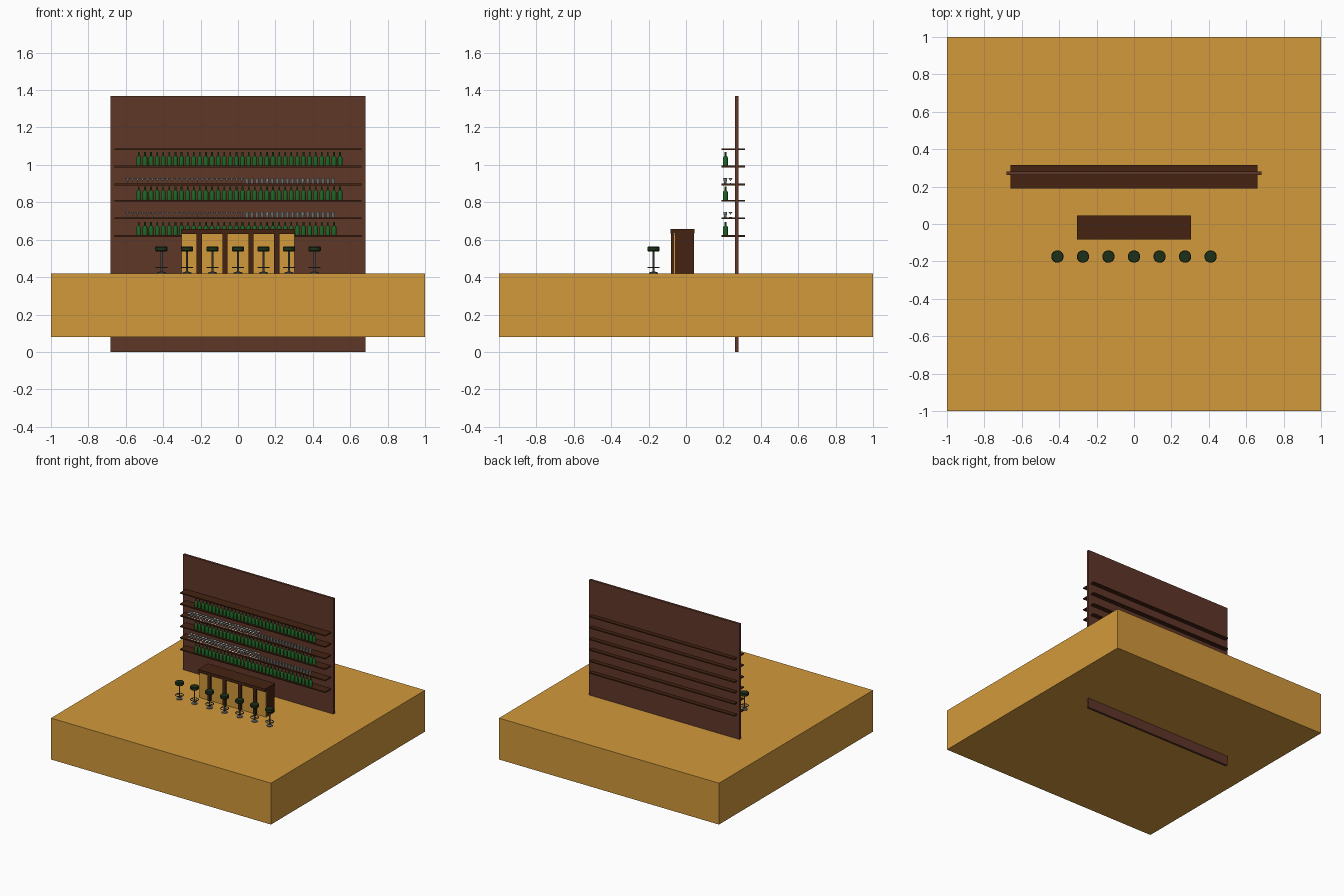
import bpy, bmesh, math

if "Cube" in bpy.data.objects:
    bpy.data.objects.remove(bpy.data.objects["Cube"])


def material(name, rgb):
    m = bpy.data.materials.new(name)
    m.diffuse_color = (*rgb, 1)
    m.use_nodes = True
    m.node_tree.nodes["Principled BSDF"].inputs["Base Color"].default_value = m.diffuse_color
    return m


OAK = material("oak", (0.65, 0.32, 0.045))
WALL = material("wall_wood", (0.115, 0.038, 0.022))
DARK = material("dark_wood", (0.06, 0.017, 0.006))
GREEN = material("green_glass", (0.012, 0.13, 0.018))
SEAT = material("green_leather", (0.012, 0.03, 0.009))
METAL = material("metal", (0.1, 0.1, 0.1))
GLASS = material("clear_glass", (0.55, 0.6, 0.6))


def add(name, mesh, loc=(0, 0, 0)):
    ob = bpy.data.objects.new(name, mesh)
    ob.location = loc
    bpy.context.collection.objects.link(ob)
    return ob


def box(name, x0, x1, y0, y1, z0, z1, mat):
    bm = bmesh.new()
    bmesh.ops.create_cube(bm, size=1)
    for v in bm.verts:
        v.co = ((x0 + x1) / 2 + v.co.x * (x1 - x0),
                (y0 + y1) / 2 + v.co.y * (y1 - y0),
                (z0 + z1) / 2 + v.co.z * (z1 - z0))
    me = bpy.data.meshes.new(name)
    bm.to_mesh(me)
    bm.free()
    me.materials.append(mat)
    return add(name, me)


def lathe(name, profile, mat, sides=12, closed=False):
    """Revolve (radius, z) points around z; end points on the axis become caps."""
    bm = bmesh.new()
    rings = []
    for r, z in profile:
        if r == 0:
            rings.append([bm.verts.new((0, 0, z))] * sides)
        else:
            rings.append([bm.verts.new((r * math.cos(i * math.tau / sides),
                                        r * math.sin(i * math.tau / sides), z))
                          for i in range(sides)])
    pairs = list(zip(rings, rings[1:]))
    if closed:
        pairs.append((rings[-1], rings[0]))
    for a, b in pairs:
        for i in range(sides):
            j = (i + 1) % sides
            bm.faces.new(list(dict.fromkeys((a[i], a[j], b[j], b[i]))))
    bmesh.ops.recalc_face_normals(bm, faces=bm.faces)
    for f in bm.faces:
        f.smooth = True
    for e in bm.edges:
        e.smooth = e.calc_face_angle(0) < math.radians(35)
    me = bpy.data.meshes.new(name)
    bm.to_mesh(me)
    bm.free()
    me.materials.append(mat)
    return me


# Floor block and back wall
box("floor", -1, 1, -1, 1, 0.08, 0.42, OAK)
box("back_wall", -0.683, 0.683, 0.263, 0.282, 0, 1.368, WALL)

# Shelves running through the wall
tops = [0.624, 0.72, 0.813, 0.9, 0.996, 1.088]
for z in tops:
    box("shelf", -0.66, 0.66, 0.19, 0.315, z - 0.009, z, DARK)

# Bottle rows
bottle = lathe("bottle", [(0, 0), (0.0125, 0), (0.0125, 0.042), (0.010, 0.048),
                          (0.0045, 0.052), (0.0045, 0.072), (0, 0.072)], GREEN)
for z, count in ((tops[0], 33), (tops[2], 34), (tops[4], 34)):
    for i in range(count):
        add("bottle", bottle, (-0.53 + i * 0.0326, 0.211, z))

# Stemmed glasses on the left, tumblers on the right
stemmed = lathe("stemmed_glass", [(0, 0), (0.008, 0), (0.008, 0.001), (0.0012, 0.002),
                                  (0.0012, 0.015), (0.012, 0.029), (0.011, 0.029),
                                  (0, 0.017)], GLASS, 10)
tumbler = lathe("tumbler", [(0, 0), (0.007, 0), (0.010, 0.027), (0.009, 0.027),
                            (0.006, 0.002), (0, 0.002)], GLASS, 10)
for z in (tops[1], tops[3]):
    for i in range(24):
        for y in (0.21, 0.238):
            add("stemmed_glass", stemmed, (-0.59 + i * 0.0265, y, z))
    for i in range(18):
        add("tumbler", tumbler, (0.048 + i * 0.0271, 0.21, z))

# Bar counter: body, front panels, posts and top
box("counter_body", -0.303, 0.303, -0.06, 0.043, 0.42, 0.635, DARK)
box("counter_front", -0.3025, 0.3025, -0.068, -0.06, 0.42, 0.63, OAK)
for x in (-0.207, -0.069, 0.069, 0.207):
    box("counter_post", x - 0.014, x + 0.014, -0.08, -0.066, 0.42, 0.635, DARK)
box("counter_top", -0.305, 0.305, -0.084, 0.045, 0.632, 0.656, DARK)

# Bar stools
seat = lathe("seat", [(0, 0.538), (0.030, 0.538), (0.033, 0.542), (0.033, 0.559),
                      (0.030, 0.563), (0, 0.563)], SEAT, 24)
stem = lathe("stool_stem", [(0, 0.42), (0.024, 0.42), (0.024, 0.424), (0.006, 0.43),
                            (0.005, 0.44), (0.005, 0.54), (0, 0.54)], METAL, 16)
ring = lathe("foot_ring", [(0.030 + 0.003 * math.cos(a * math.pi / 3),
                            0.452 + 0.003 * math.sin(a * math.pi / 3))
                           for a in range(6)], METAL, 20, closed=True)
for i in range(-3, 4):
    x, y = i * 0.1365, -0.174
    for part in (seat, stem, ring):
        add(part.name, part, (x, y, 0))
    box("foot_spoke", x - 0.029, x + 0.029, y - 0.002, y + 0.002, 0.450, 0.454, METAL)
